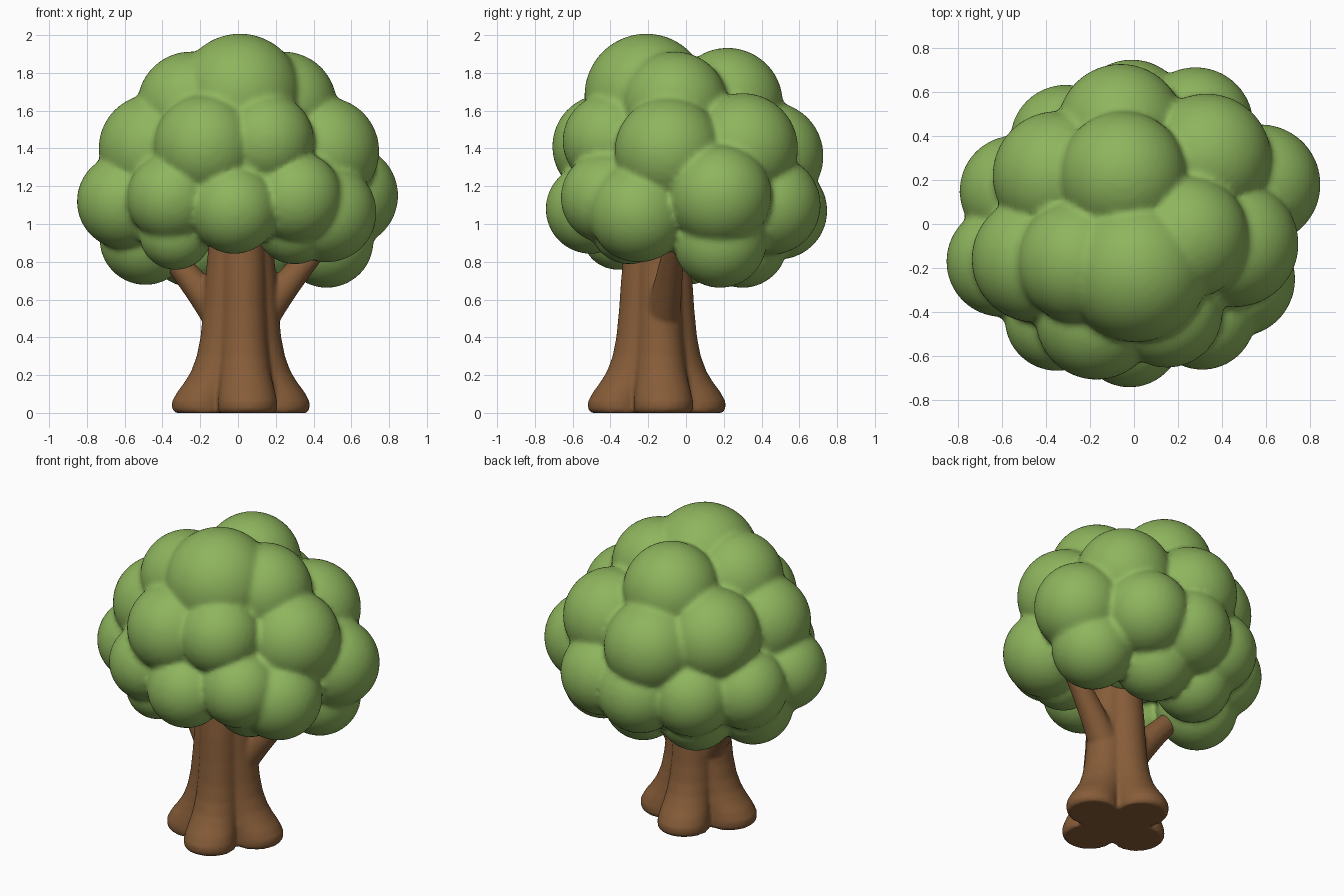
import bpy, bmesh
from math import sin, cos, sqrt, pi
from mathutils import Matrix, Vector

if "Cube" in bpy.data.objects:
    bpy.data.objects.remove(bpy.data.objects["Cube"], do_unlink=True)


def material(name, rgb):
    m = bpy.data.materials.new(name)
    m.use_nodes = True
    m.diffuse_color = (*rgb, 1)
    bsdf = next(n for n in m.node_tree.nodes if n.type == "BSDF_PRINCIPLED")
    bsdf.inputs["Base Color"].default_value = (*rgb, 1)
    bsdf.inputs["Roughness"].default_value = 0.8
    return m


def ball(bm, center, radius, detail=4):
    bmesh.ops.create_icosphere(bm, subdivisions=detail, radius=radius,
                               matrix=Matrix.Translation(center))


def blended_object(name, bm, mat, voxel, smoothing):
    """Fuse overlapping solids into one soft skin."""
    me = bpy.data.meshes.new(name)
    bmesh.ops.recalc_face_normals(bm, faces=bm.faces)
    bm.to_mesh(me)
    bm.free()
    me.materials.append(mat)
    ob = bpy.data.objects.new(name, me)
    bpy.context.collection.objects.link(ob)
    fuse = ob.modifiers.new("Fuse", "REMESH")
    fuse.mode = "VOXEL"
    fuse.voxel_size = voxel
    fuse.use_smooth_shade = True
    soften = ob.modifiers.new("Soften", "SMOOTH")
    soften.factor = 0.5
    soften.iterations = smoothing
    return ob


leaf_green = material("leaf green", (0.27, 0.46, 0.11))
bark_brown = material("bark brown", (0.24, 0.108, 0.04))

# Trunk: four-lobed rings, each lobe a circle of radius R set out by d
RINGS = [  # height, d, R
    (0.0, 0.2, 0.15), (0.02, 0.21, 0.157), (0.06, 0.21, 0.157), (0.11, 0.19, 0.15),
    (0.16, 0.16, 0.142), (0.22, 0.13, 0.135), (0.3, 0.105, 0.13),
    (0.4, 0.09, 0.125), (0.55, 0.08, 0.12), (0.7, 0.07, 0.12), (0.85, 0.055, 0.12),
    (1.05, 0.05, 0.11)]
SIDES, TWIST = 96, 0.17
bm = bmesh.new()
loops = []
for z, d, R in RINGS:
    ring = []
    for i in range(SIDES):
        a = 2 * pi * i / SIDES
        off = (a + pi / 4) % (pi / 2) - pi / 4
        r = d * cos(off) + sqrt(R * R - (d * sin(off)) ** 2)
        ring.append(bm.verts.new((0.015 + r * cos(a + TWIST),
                                  -0.155 + r * sin(a + TWIST), z)))
    loops.append(ring)
for low, high in zip(loops, loops[1:]):
    for i in range(SIDES):
        j = (i + 1) % SIDES
        bm.faces.new((low[i], low[j], high[j], high[i]))
bm.faces.new(loops[0][::-1])
bm.faces.new(loops[-1])

# Branches: tapering limbs out of both sides of the trunk
for side in (-1, 1):
    start = Vector((0.015 + side * 0.09, -0.13, 0.48))
    bend = Vector((0.015 + side * 0.2, -0.1, 0.64))
    tip = Vector((0.015 + side * 0.43, -0.06, 0.9))
    for k in range(25):
        t = k / 24
        p = start * (1 - t) ** 2 + bend * 2 * t * (1 - t) + tip * t * t
        ball(bm, p, 0.1 - 0.045 * t, 3)
blended_object("trunk", bm, bark_brown, 0.012, 4)

# Foliage: tiers of leaf clumps as x, y, z, radius
CROWN = [(-0.05, 0.22, 1.64, 0.29), (0.01, -0.21, 1.68, 0.325),
         (0.24, -0.06, 1.63, 0.28), (-0.25, -0.17, 1.63, 0.28)]
UPPER = [(-0.45, -0.16, 1.4, 0.285), (-0.35, 0.22, 1.42, 0.29),
         (-0.06, 0.44, 1.36, 0.285), (0.33, 0.3, 1.4, 0.29),
         (0.46, -0.09, 1.385, 0.285), (0.15, -0.4, 1.44, 0.25),
         (-0.17, -0.43, 1.41, 0.275)]
MIDDLE = [(-0.6, -0.17, 1.12, 0.25), (-0.54, 0.15, 1.1, 0.25),
          (-0.31, 0.38, 1.08, 0.25), (-0.01, 0.49, 1.07, 0.255),
          (0.28, 0.45, 1.1, 0.26), (0.575, 0.18, 1.15, 0.27),
          (0.47, -0.25, 1.06, 0.26), (0.31, -0.42, 1.14, 0.24),
          (-0.02, -0.505, 1.08, 0.235), (-0.35, -0.43, 1.14, 0.235)]
LOWER = [(-0.33, -0.36, 0.95, 0.19), (-0.49, 0.0, 0.92, 0.24),
         (0.47, 0.18, 0.91, 0.245), (0.3, -0.3, 1.0, 0.21),
         (0.1, 0.3, 0.9, 0.235), (-0.25, 0.25, 0.9, 0.23)]
bm = bmesh.new()
for x, y, z, r in CROWN + UPPER + MIDDLE + LOWER:
    ball(bm, (x, y, z), r + 0.003)
ball(bm, (0, 0, 1.3), 0.45)
blended_object("foliage", bm, leaf_green, 0.018, 3)
